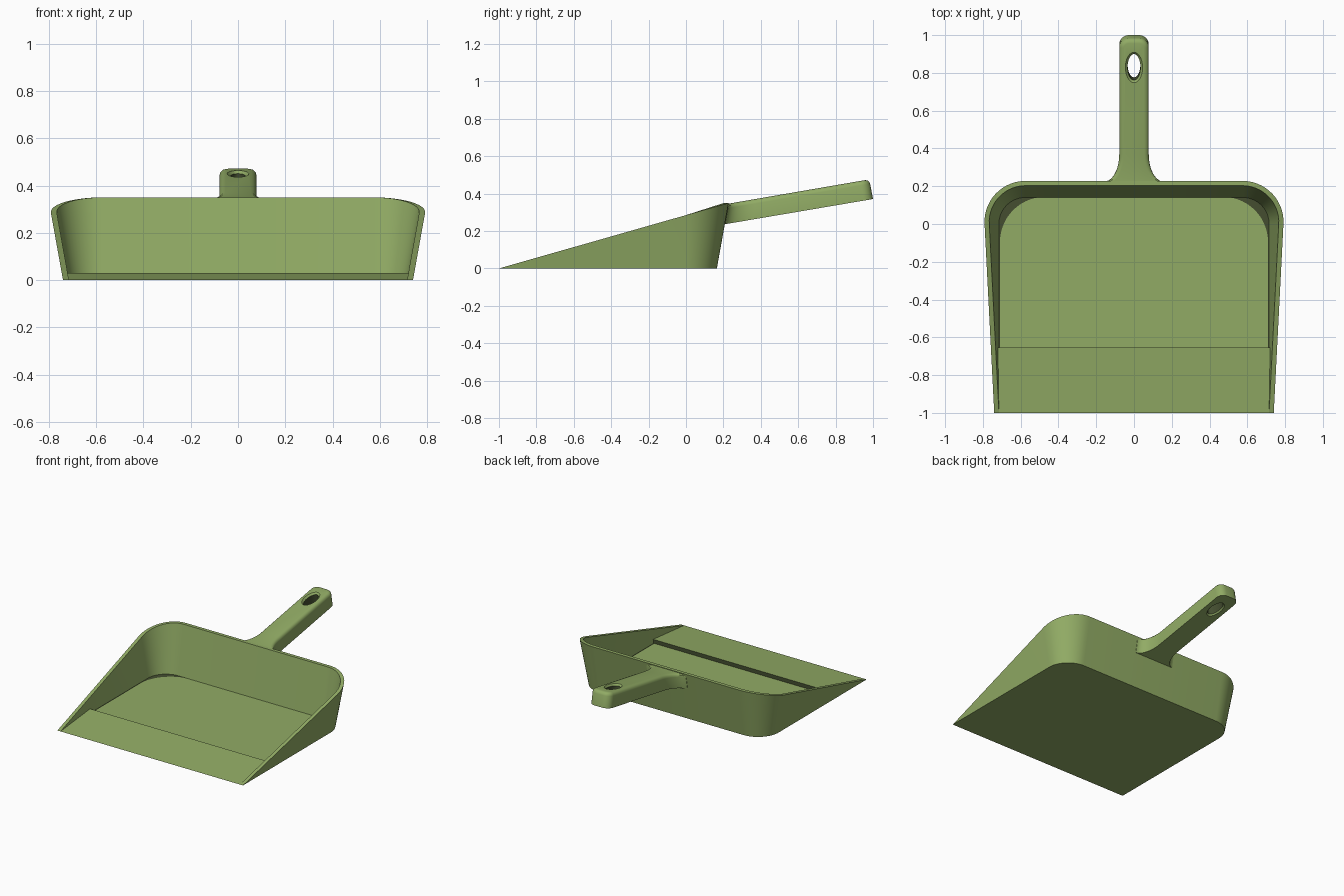
import bpy, bmesh, math
from mathutils import Matrix, Vector

cube = bpy.data.objects.get("Cube")
if cube:
    bpy.data.objects.remove(cube)


def make_material(name, color):
    mat = bpy.data.materials.new(name)
    mat.use_nodes = True
    mat.diffuse_color = color
    mat.node_tree.nodes["Principled BSDF"].inputs["Base Color"].default_value = color
    return mat


MATERIALS = (make_material("soft_green", (0.285, 0.41, 0.13, 1)),
             make_material("dark_olive", (0.058, 0.076, 0.03, 1)))
DARK = 1            # material slot of the recesses
DRAFT = 0.18        # outward lean of the walls
SLOPE = 0.285       # slope of the rim from the front lip
STEP_Y = -0.655     # where the ramp ends
RAMP_Z = 0.03
FLOOR_Z = 0.003


def make_object(name, bm):
    mesh = bpy.data.meshes.new(name)
    bm.to_mesh(mesh)
    bm.free()
    for mat in MATERIALS:
        mesh.materials.append(mat)
    obj = bpy.data.objects.new(name, mesh)
    bpy.context.collection.objects.link(obj)
    return obj


def make_active(obj):
    bpy.ops.object.select_all(action="DESELECT")
    obj.select_set(True)
    bpy.context.view_layer.objects.active = obj


def pan_outline(radius, corner_x=0.575, corner_y=0, steps=14):
    """U-shaped outline as (base point, outward normal), from right front to left front."""
    half = [(Vector((corner_x + radius, y, 0)), Vector((1, 0, 0))) for y in (-1, STEP_Y, STEP_Y)]
    for i in range(steps + 1):
        a = math.pi / 2 * i / steps
        n = Vector((math.cos(a), math.sin(a), 0))
        half.append((Vector((corner_x, corner_y, 0)) + n * radius, n))
    flip = Matrix.Diagonal((-1, 1, 1))
    return half + [(flip @ p, flip @ n) for p, n in reversed(half)]


def raised(p, n, z):
    return p + n * DRAFT * z + Vector((0, 0, z))


# Pan shell: outer wall, sloping rim, inner wall, underside and front ramp
bm = bmesh.new()
outer, inner = pan_outline(0.165), pan_outline(0.14)
count = len(outer)
rim_z = [SLOPE * (p.y + 1) / (1 - DRAFT * SLOPE * n.y) for p, n in outer]
inner_z = [FLOOR_Z] * count
for i, z in ((0, 0), (1, RAMP_Z)):
    inner_z[i] = inner_z[-1 - i] = z
rings = [[bm.verts.new(raised(p, n, z)) for (p, n), z in zip(outline, heights)]
         for outline, heights in ((outer, [0] * count), (outer, rim_z), (inner, rim_z), (inner, inner_z))]
for low, high in zip(rings, rings[1:]):
    for i in range(count - 1):
        bm.faces.new((low[i], low[i + 1], high[i + 1], high[i]))
bm.faces.new(rings[0][::-1])
foot = rings[3]
bm.faces.new((foot[0], foot[1], foot[-2], foot[-1]))

# Floor panel with wide corners, dark border around it and dark step behind the ramp
panel = [bm.verts.new(raised(p, n, FLOOR_Z)) for p, n in pan_outline(0.238, 0.471, -0.095)[2:-2]]
bm.faces.new(panel)
edge = foot[2:-2]
for i in range(len(panel) - 1):
    bm.faces.new((edge[i], edge[i + 1], panel[i + 1], panel[i])).material_index = DARK
step = (foot[1], edge[0], panel[0], panel[-1], edge[-1], foot[-2])
bm.faces.new(step).material_index = DARK
bmesh.ops.remove_doubles(bm, verts=bm.verts[:], dist=0.0002)
bmesh.ops.dissolve_degenerate(bm, edges=bm.edges[:], dist=0.0001)
make_active(make_object("dustpan_body", bm))
bpy.ops.object.shade_smooth_by_angle(angle=math.radians(30))

# Handle: flared root, straight grip, rounded end
START, LENGTH, HALF, END_R, FLARE = 0.2, 0.8, 0.078, 0.05, 0.08
side = [(HALF + FLARE + 0.005, START)]
for i in range(11):
    a = math.pi / 2 * i / 10
    side.append((HALF + FLARE * (1 - math.sin(a)), 0.36 - 0.151 * math.cos(a)))
for i in range(7):
    a = math.pi / 2 * i / 6
    side.append((HALF - END_R * (1 - math.cos(a)), START + LENGTH - END_R * (1 - math.sin(a))))
plan = side + [(-x, y) for x, y in reversed(side)]

bm = bmesh.new()
bottom, top = [], []
for x, y in plan:
    t = (y - START) / LENGTH
    z = 0.235 + 0.136 * t
    bottom.append(bm.verts.new((x, y, z)))
    top.append(bm.verts.new((x, y + 0.02 - 0.04 * t, z + 0.11 - 0.005 * t)))
bm.faces.new(bottom)
bm.faces.new(top)
for i in range(len(plan)):
    j = (i + 1) % len(plan)
    bm.faces.new((bottom[i], bottom[j], top[j], top[i]))
bmesh.ops.recalc_face_normals(bm, faces=bm.faces[:])
edges = [bm.edges.get((a, b)) for a, b in zip(top, top[1:])]
bmesh.ops.bevel(bm, geom=edges, offset=0.024, segments=3, profile=0.5, affect="EDGES")
handle = make_object("handle", bm)

# Hanging hole: oval cutter with a dark bore, flared at both ends
bm = bmesh.new()
sides = 32
place = Matrix.Translation((0, 0.838, 0.396)) @ Matrix.Rotation(math.radians(9.8), 4, "X")
loops = []
for h in (-0.08, -0.043, 0.043, 0.08):
    flare = max(0, abs(h) - 0.043)
    loops.append([bm.verts.new(place @ Vector(((0.034 + flare) * math.cos(a), (0.07 + flare) * math.sin(a), h)))
                  for a in (2 * math.pi * i / sides for i in range(sides))])
for k in range(3):
    low, high = loops[k], loops[k + 1]
    for i in range(sides):
        j = (i + 1) % sides
        bm.faces.new((low[i], low[j], high[j], high[i])).material_index = DARK if k == 1 else 0
bm.faces.new(loops[0])
bm.faces.new(loops[-1])
bmesh.ops.recalc_face_normals(bm, faces=bm.faces[:])
cutter = make_object("hole_cutter", bm)
cutter.hide_render = True

cut = handle.modifiers.new("hanging_hole", "BOOLEAN")
cut.operation = "DIFFERENCE"
cut.solver = "EXACT"
cut.object = cutter
make_active(handle)
bpy.ops.object.modifier_apply(modifier=cut.name)
bpy.data.objects.remove(cutter)
bpy.ops.object.shade_smooth_by_angle(angle=math.radians(35))
